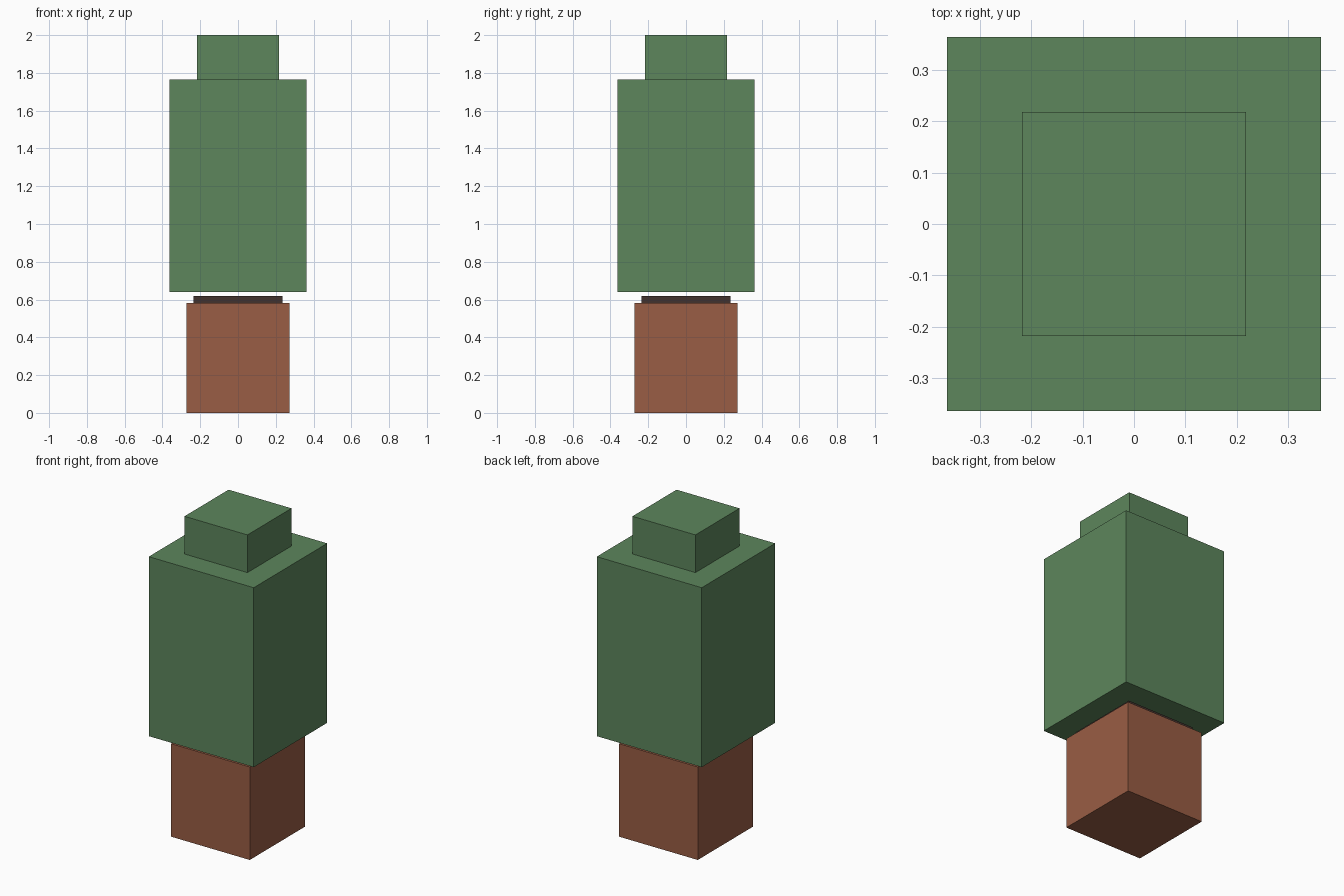
import bpy

cube = bpy.data.objects.get("Cube")
if cube:
    bpy.data.objects.remove(cube, do_unlink=True)


def make_material(name, rgb):
    mat = bpy.data.materials.new(name)
    mat.use_nodes = True
    color = (*rgb, 1.0)
    mat.diffuse_color = color
    mat.node_tree.nodes["Principled BSDF"].inputs["Base Color"].default_value = color
    return mat


def square_block(name, width, bottom, top, mat):
    """Square block centred on the z axis, between two heights."""
    bpy.ops.mesh.primitive_cube_add(size=1, location=(0, 0, (bottom + top) / 2))
    block = bpy.context.object
    block.name = name
    block.scale = (width, width, top - bottom)
    bpy.ops.object.transform_apply(location=False, rotation=False, scale=True)
    block.data.materials.append(mat)
    return block


terracotta = make_material("terracotta", (0.32, 0.11, 0.058))
soil_brown = make_material("soil brown", (0.054, 0.032, 0.026))
plant_green = make_material("plant green", (0.109, 0.238, 0.107))

# Pot with a thin layer of soil on it
square_block("pot", 0.545, 0.0, 0.582, terracotta)
square_block("soil", 0.473, 0.582, 0.62, soil_brown)

# Plant body, floating just above the soil, with a smaller tip
square_block("plant_body", 0.727, 0.64, 1.764, plant_green)
square_block("plant_tip", 0.436, 1.764, 2.0, plant_green)
